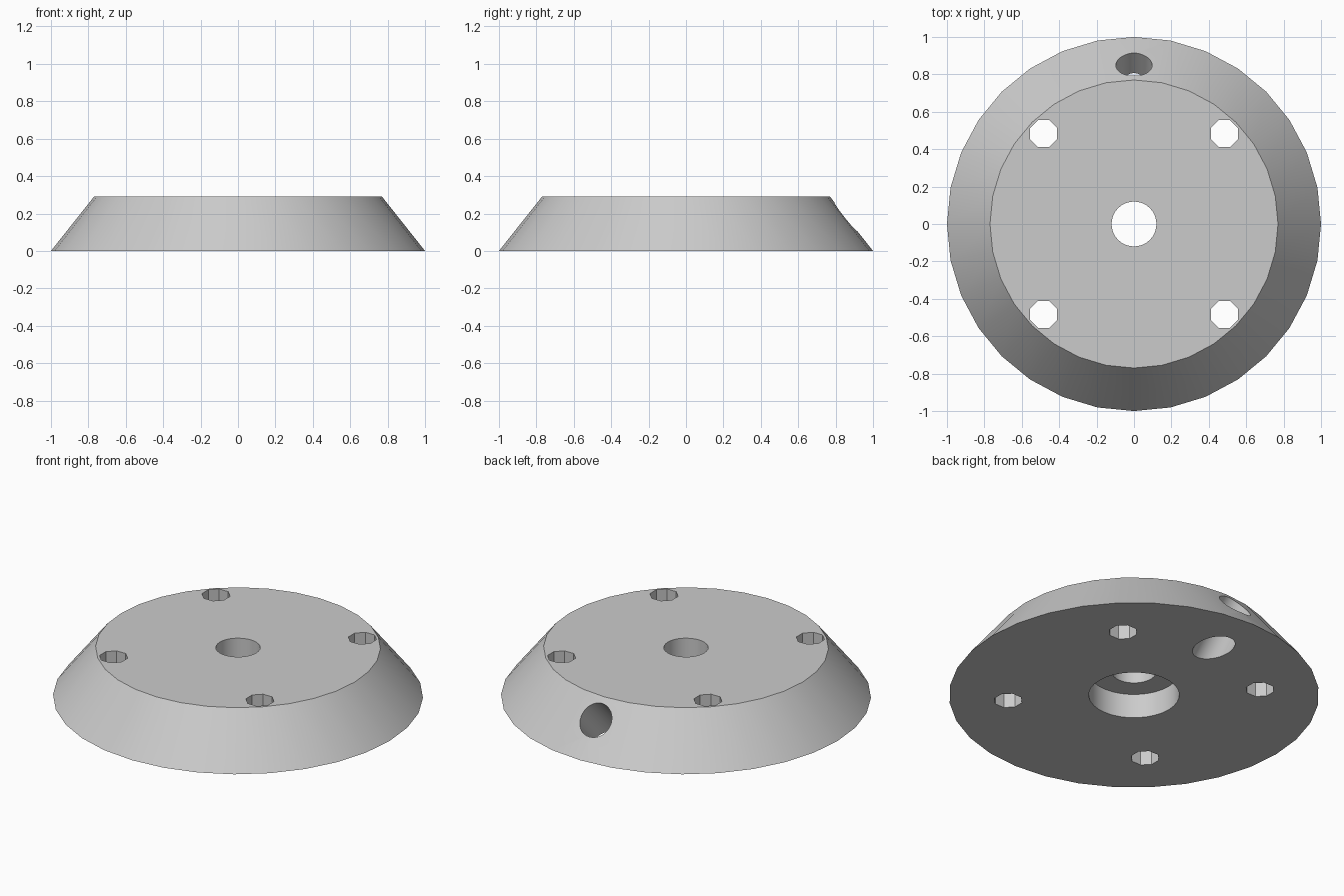
import bpy
import math

cube = bpy.data.objects.get("Cube")
if cube:
    bpy.data.objects.remove(cube, do_unlink=True)

HEIGHT = 0.29
TILT = math.radians(45)

# Single grey material
grey = bpy.data.materials.new("light_grey")
grey.use_nodes = True
colour = (0.6, 0.6, 0.6, 1)
grey.diffuse_color = colour
grey.node_tree.nodes["Principled BSDF"].inputs["Base Color"].default_value = colour


def cylinder(name, radius, depth, location, sides=32, rotation=(0, 0, 0)):
    bpy.ops.mesh.primitive_cylinder_add(vertices=sides, radius=radius, depth=depth,
                                        location=location, rotation=rotation)
    obj = bpy.context.object
    obj.name = name
    return obj


# Tapered disc
bpy.ops.mesh.primitive_cone_add(vertices=32, radius1=1, radius2=0.77,
                                depth=HEIGHT, location=(0, 0, HEIGHT / 2))
base = bpy.context.object
base.name = "tapered_base"
base.data.materials.append(grey)

# Central hole with a wider recess underneath
cutters = [cylinder("centre_hole", 0.12, 1, (0, 0, 0)),
           cylinder("underside_recess", 0.245, HEIGHT, (0, 0, 0))]

# Four octagonal screw holes
for x in (-1, 1):
    for y in (-1, 1):
        cutters.append(cylinder("screw_hole", 0.078, 1, (0.483 * x, 0.483 * y, 0),
                                8, (0, 0, math.pi / 8)))

# Slanted cable hole from the back slope to the underside
cutters.append(cylinder("cable_hole", 0.097, 0.8, (0, 0.765, 0.095),
                        32, (-TILT, 0, 0)))

# Cut every hole, then remove the cutters
for cutter in cutters:
    cutter.data.materials.append(grey)
    cut = base.modifiers.new(cutter.name, "BOOLEAN")
    cut.operation = "DIFFERENCE"
    cut.solver = "EXACT"
    cut.object = cutter
    bpy.ops.object.select_all(action="DESELECT")
    base.select_set(True)
    bpy.context.view_layer.objects.active = base
    bpy.ops.object.modifier_apply(modifier=cut.name)
    bpy.data.objects.remove(cutter, do_unlink=True)

bpy.ops.object.shade_smooth_by_angle(angle=math.radians(30))
